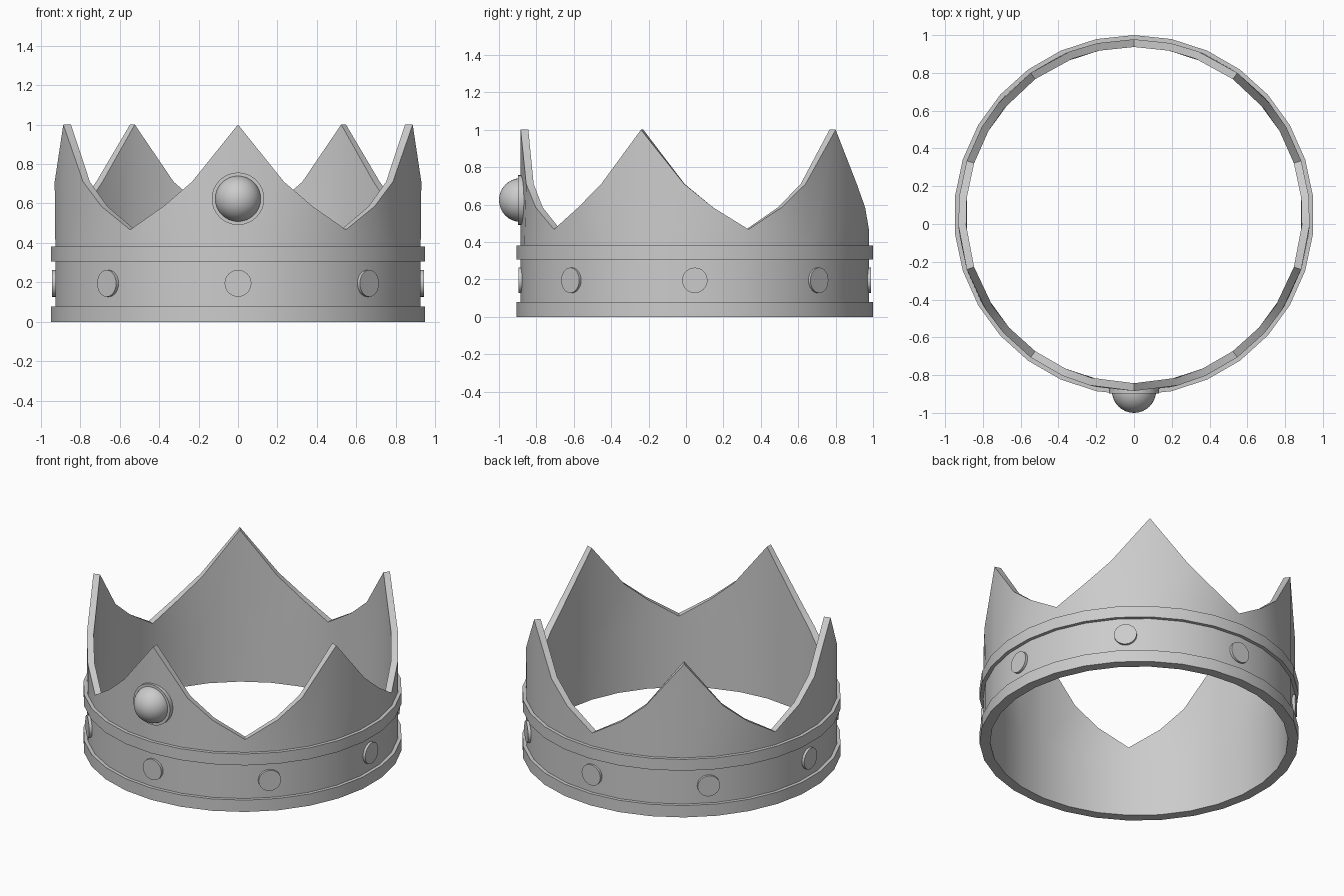
import bpy, bmesh, math
from mathutils import Matrix, Vector

if "Cube" in bpy.data.objects:
    bpy.data.objects.remove(bpy.data.objects["Cube"])

CY = 0.047            # ring centre on y
SEG = 30              # six columns per spike, five spikes
R_WALL, R_BAND, R_IN = 0.931, 0.953, 0.89


def polar(r, deg, z):
    a = math.radians(deg)
    return Vector((r * math.sin(a), CY - r * math.cos(a), z))


def finish(bm, name, angle=30):
    bmesh.ops.recalc_face_normals(bm, faces=bm.faces)
    me = bpy.data.meshes.new(name)
    bm.to_mesh(me)
    bm.free()
    ob = bpy.data.objects.new(name, me)
    bpy.context.collection.objects.link(ob)
    bpy.ops.object.select_all(action='DESELECT')
    ob.select_set(True)
    bpy.context.view_layer.objects.active = ob
    bpy.ops.object.shade_smooth_by_angle(angle=math.radians(angle))
    return ob


# Crown ring: banded profile swept round, top edge rising into spikes
BASE = [(R_IN, 0), (R_BAND, 0), (R_BAND, 0.078), (R_WALL, 0.078), (R_WALL, 0.307),
        (R_BAND, 0.307), (R_BAND, 0.382), (R_WALL, 0.382)]
# angle shift and height of the top edge for each column of a spike
TOP = [(0, 1.0), (2.5, 0.71), (0, 0.585), (0, 0.467), (0, 0.585), (-2.5, 0.71)]

bm = bmesh.new()
columns = []
for k in range(SEG):
    deg = k * 360 / SEG
    shift, h = TOP[k % 6]
    pts = [polar(r, deg, z) for r, z in BASE]
    pts += [polar(R_WALL, deg + shift, h), polar(R_IN, deg + shift, h)]
    pts.append(polar(R_IN, deg, 0.382))
    columns.append([bm.verts.new(p) for p in pts])
for k in range(SEG):
    a, b = columns[k], columns[(k + 1) % SEG]
    n = len(a)
    for i in range(n):
        j = (i + 1) % n
        bm.faces.new((a[i], b[i], b[j], a[j]))
finish(bm, "crown_ring")


def stud(name, deg, z, radius, r_in, r_out, sides=24):
    """Short round disc whose axis points outward from the ring."""
    bm = bmesh.new()
    mat = (Matrix.Translation(polar((r_in + r_out) / 2, deg, z))
           @ Matrix.Rotation(math.radians(deg), 4, 'Z')
           @ Matrix.Rotation(math.radians(90), 4, 'X'))
    bmesh.ops.create_cone(bm, cap_ends=True, segments=sides, radius1=radius,
                          radius2=radius, depth=r_out - r_in, matrix=mat)
    return finish(bm, name)


# Eight flat studs between the bands
for i in range(8):
    stud(f"band_stud_{i + 1}", i * 45, 0.195, 0.068, 0.905, 0.942)

# Front jewel: setting disc and domed stone
stud("jewel_setting", 0, 0.624, 0.133, 0.905, 0.945, 32)
bm = bmesh.new()
bmesh.ops.create_uvsphere(bm, u_segments=32, v_segments=16, radius=0.117,
                          matrix=Matrix.Translation((0, -0.883, 0.624))
                          @ Matrix.Rotation(math.radians(90), 4, 'X'))
bmesh.ops.bisect_plane(bm, geom=bm.verts[:] + bm.edges[:] + bm.faces[:],
                       plane_co=(0, -0.88, 0), plane_no=(0, 1, 0), clear_outer=True)
finish(bm, "front_jewel")
